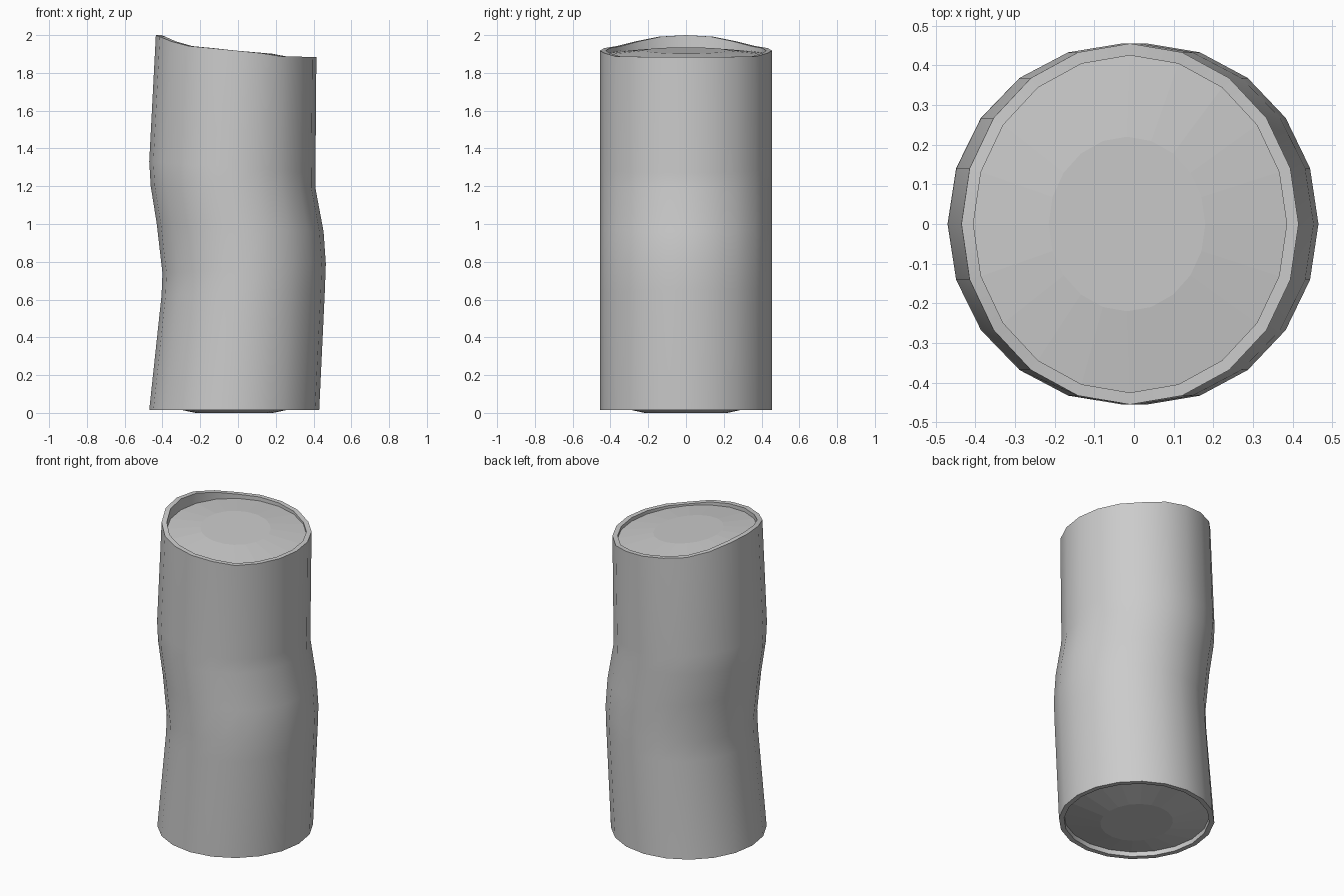
import bpy, bmesh
from math import cos, sin, pi

if "Cube" in bpy.data.objects:
    bpy.data.objects.remove(bpy.data.objects["Cube"])

SIDES = 20
RY = 0.455


def ring(bm, left, right, ry, height=None):
    """Ring spanning two (x, z) end points, optionally with a height function of x."""
    cx, rx = (left[0] + right[0]) / 2, (right[0] - left[0]) / 2
    verts = []
    for i in range(SIDES):
        a = 2 * pi * i / SIDES
        x = cx + rx * cos(a)
        t = (1 + cos(a)) / 2
        z = height(x) if height else left[1] + (right[1] - left[1]) * t
        verts.append(bm.verts.new((x, ry * sin(a), z)))
    return verts


def bridge(bm, a, b):
    for i in range(SIDES):
        j = (i + 1) % SIDES
        bm.faces.new((a[i], a[j], b[j], b[i]))


def finish(bm, name, smooth):
    mesh = bpy.data.meshes.new(name)
    bm.to_mesh(mesh)
    bm.free()
    ob = bpy.data.objects.new(name, mesh)
    bpy.context.collection.objects.link(ob)
    bpy.ops.object.select_all(action='DESELECT')
    bpy.context.view_layer.objects.active = ob
    ob.select_set(True)
    if smooth:
        bpy.ops.object.shade_smooth_by_angle(angle=pi / 6)
    return ob


# Uneven height of the broken top edge, as (x, z)
EDGE = [(-0.435, 2.0), (-0.414, 1.992), (-0.354, 1.967), (-0.26, 1.942),
        (-0.14, 1.931), (0.0, 1.917), (0.2, 1.897), (0.24, 1.886), (0.415, 1.885)]


def rim_height(x):
    for (x0, z0), (x1, z1) in zip(EDGE, EDGE[1:]):
        if x <= x1:
            return z0 + (z1 - z0) * max(0, (x - x0) / (x1 - x0))
    return EDGE[-1][1]


def top_cap(x):
    return 1.895 - 0.085 * x


def top_disc(x):
    return 1.917 - 0.085 * x


# Bark: crooked trunk with rolled-in rims at both ends
bm = bmesh.new()
BENDS = [((-0.47, 0.015), (0.43, 0.015)),
         ((-0.405, 0.62), (0.46, 0.65)),
         ((-0.40, 0.74), (0.465, 0.79)),
         ((-0.43, 1.0), (0.453, 0.96)),
         ((-0.462, 1.2), (0.41, 1.19)),
         ((-0.47, 1.33), (0.41, 1.27))]
rings = [ring(bm, (-0.44, 0.045), (0.40, 0.045), 0.425),
         ring(bm, (-0.44, 0.015), (0.40, 0.015), 0.425)]
rings += [ring(bm, l, r, RY) for l, r in BENDS]
rings.append(ring(bm, (-0.435, 0), (0.415, 0), RY, rim_height))
# Inner lip shares the outer heights, then drops to the cut wood
lip = ring(bm, (-0.405, 0), (0.385, 0), 0.425)
for v, o in zip(lip, rings[-1]):
    v.co.z = o.co.z
rings += [lip, ring(bm, (-0.405, 0), (0.385, 0), 0.425, top_cap)]
for a, b in zip(rings, rings[1:]):
    bridge(bm, a, b)
finish(bm, "bark", True)

# Cut wood at the top: sloping, slightly domed
bm = bmesh.new()
outer = ring(bm, (-0.405, 0), (0.385, 0), 0.425, top_cap)
inner = ring(bm, (-0.215, 0), (0.18, 0), 0.22, top_disc)
bridge(bm, outer, inner)
bm.faces.new(inner)
finish(bm, "top_wood", False)

# Cut wood at the bottom: domed down to the ground
bm = bmesh.new()
outer = ring(bm, (-0.44, 0.045), (0.40, 0.045), 0.425)
inner = ring(bm, (-0.225, 0), (0.185, 0), 0.22)
bridge(bm, inner, outer)
bm.faces.new(inner[::-1])
finish(bm, "bottom_wood", False)
